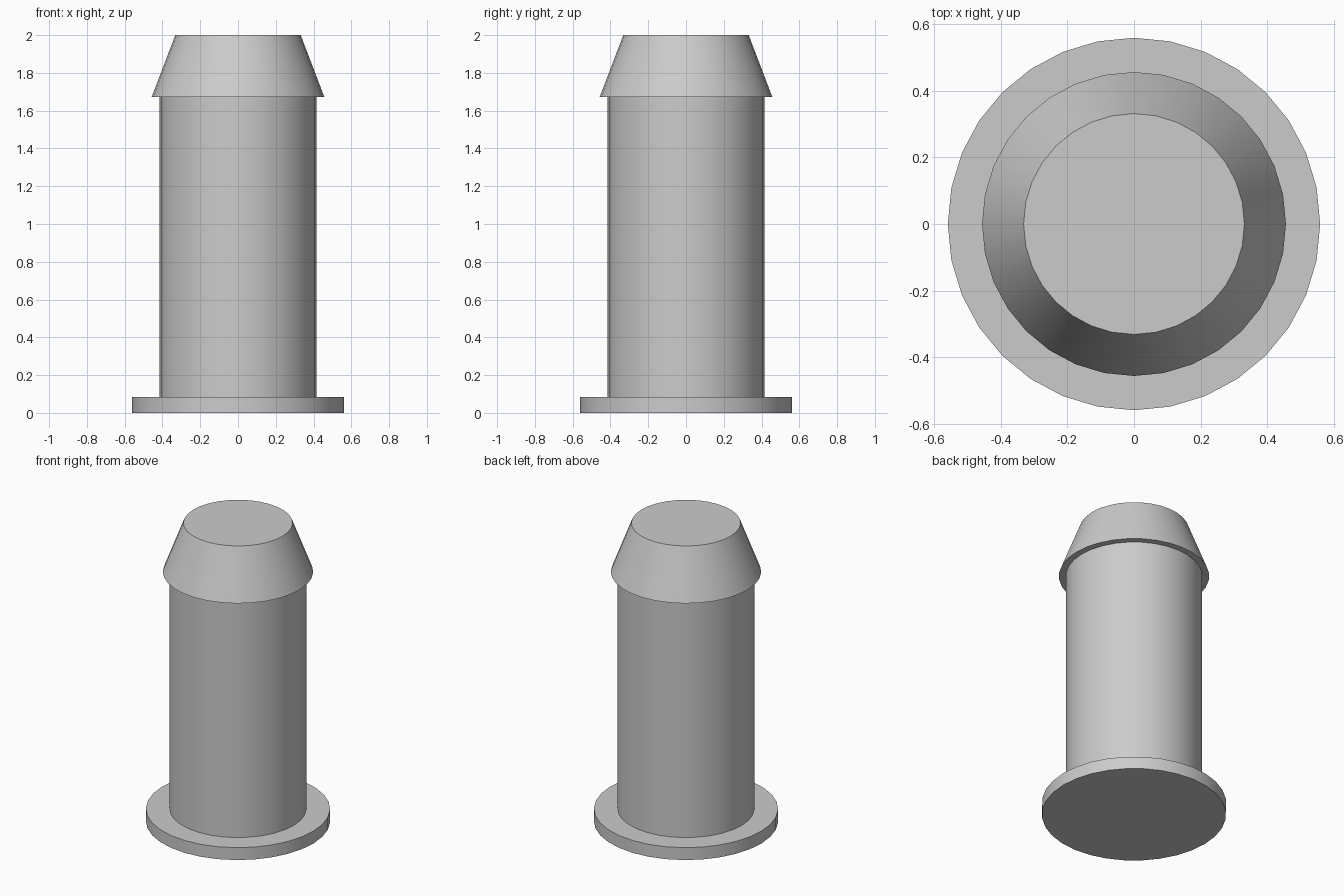
import bpy
import math

cube = bpy.data.objects.get("Cube")
if cube:
    bpy.data.objects.remove(cube, do_unlink=True)

SEGMENTS = 32
GREY = (0.6, 0.6, 0.6, 1.0)

metal = bpy.data.materials.new("plain grey")
metal.use_nodes = True
metal.diffuse_color = GREY
metal.node_tree.nodes["Principled BSDF"].inputs["Base Color"].default_value = GREY


def round_part(name, r_bottom, r_top, z_bottom, z_top, caps='NGON'):
    """Straight or tapered round section standing on the z axis."""
    bpy.ops.mesh.primitive_cone_add(
        vertices=SEGMENTS, radius1=r_bottom, radius2=r_top,
        depth=z_top - z_bottom, end_fill_type=caps,
        location=(0, 0, (z_bottom + z_top) / 2))
    part = bpy.context.object
    part.name = part.data.name = name
    part.data.materials.append(metal)
    bpy.ops.object.shade_smooth_by_angle(angle=math.radians(30))
    return part


FLANGE_TOP = 0.083
HEAD_BASE = 1.673

# Thin disc at the foot
round_part("base_flange", 0.56, 0.56, 0, FLANGE_TOP)

# Straight shank, open where it meets the flange and the head
round_part("shank", 0.415, 0.415, FLANGE_TOP, HEAD_BASE, caps='NOTHING')

# Tapered head with a barbed lip over the shank
round_part("tapered_head", 0.457, 0.332, HEAD_BASE, 2)
